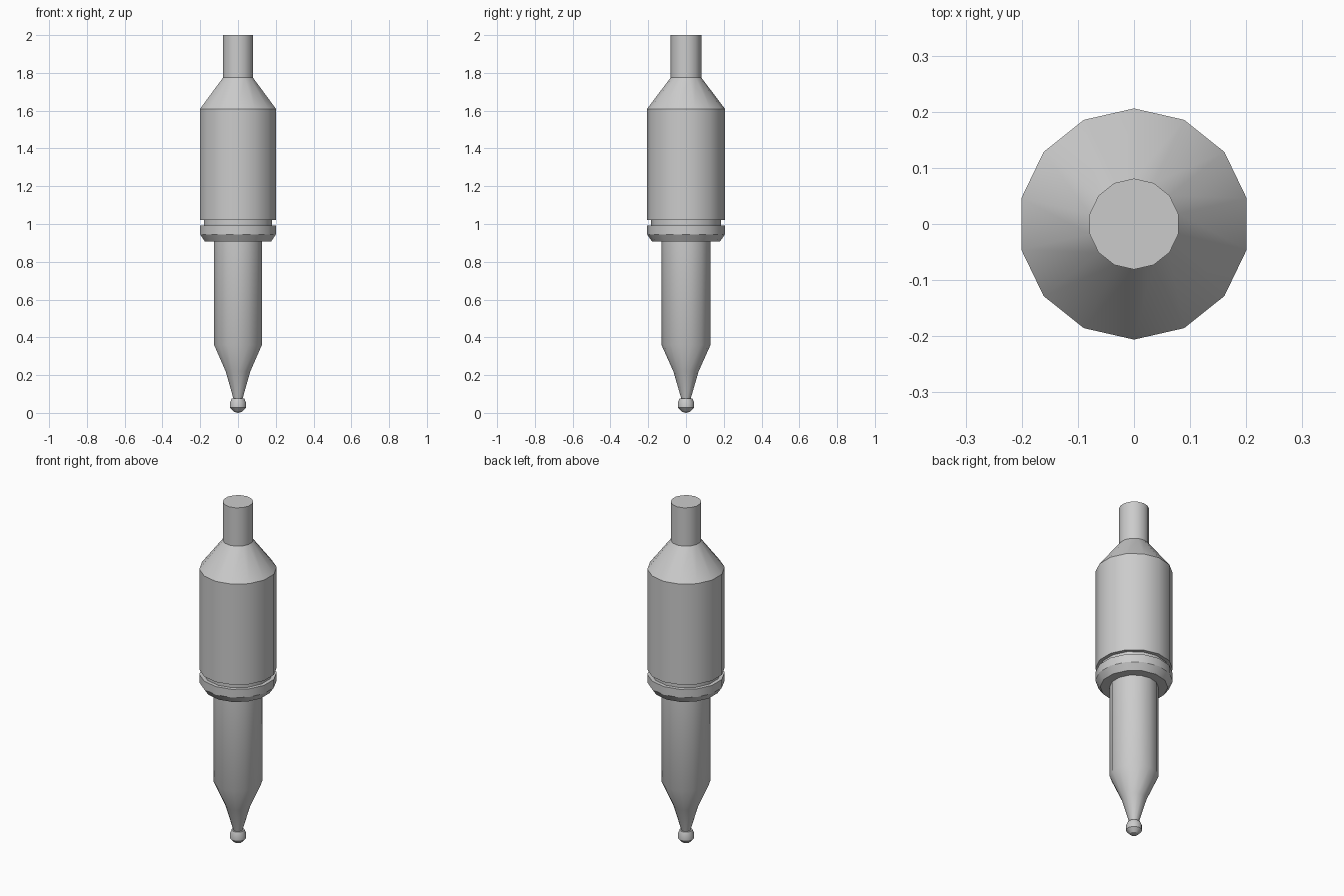
import bpy, bmesh, math

if "Cube" in bpy.data.objects:
    bpy.data.objects.remove(bpy.data.objects["Cube"])

SIDES = 14


def lathe(name, profile, angle=30):
    """Revolve (radius, z) points about z, with a vertex on +y; radius 0 is a pole."""
    bm = bmesh.new()
    rings = []
    for r, z in profile:
        if r == 0:
            rings.append([bm.verts.new((0, 0, z))] * SIDES)
        else:
            rings.append([bm.verts.new((r * math.sin(2 * math.pi * i / SIDES),
                                        r * math.cos(2 * math.pi * i / SIDES), z))
                          for i in range(SIDES)])
    for a, b in zip(rings, rings[1:]):
        for i in range(SIDES):
            j = (i + 1) % SIDES
            bm.faces.new(list(dict.fromkeys((a[i], a[j], b[j], b[i]))))
    bmesh.ops.recalc_face_normals(bm, faces=bm.faces)
    # make sure the walls point outwards
    wall = max(bm.faces, key=lambda f: f.calc_center_median().xy.length * (1 - abs(f.normal.z)))
    if wall.normal.xy.dot(wall.calc_center_median().xy) < 0:
        bmesh.ops.reverse_faces(bm, faces=bm.faces)
    mesh = bpy.data.meshes.new(name)
    bm.to_mesh(mesh)
    bm.free()
    obj = bpy.data.objects.new(name, mesh)
    bpy.context.collection.objects.link(obj)
    bpy.ops.object.select_all(action='DESELECT')
    obj.select_set(True)
    bpy.context.view_layer.objects.active = obj
    bpy.ops.object.shade_smooth_by_angle(angle=math.radians(angle))
    return obj


# Rear stem, shoulder and main body, open where the groove begins
lathe("body", [(0, 2.0), (0.081, 2.0), (0.081, 1.775), (0.206, 1.61),
               (0.206, 1.02), (0.185, 1.02)])

# Recessed groove and chamfered collar
lathe("collar", [(0.185, 1.02), (0.185, 0.993), (0.206, 0.993), (0.206, 0.945),
                 (0.18, 0.907), (0.13, 0.907)])

# Slim barrel tapering to the neck
lathe("barrel", [(0.13, 0.907), (0.13, 0.36), (0.067, 0.22), (0.025, 0.076)])

# Ball tip
lathe("ball_tip", [(0.025, 0.076), (0.034, 0.076), (0.043, 0.055), (0.043, 0.028),
                   (0.022, 0.006), (0, 0.0)])
